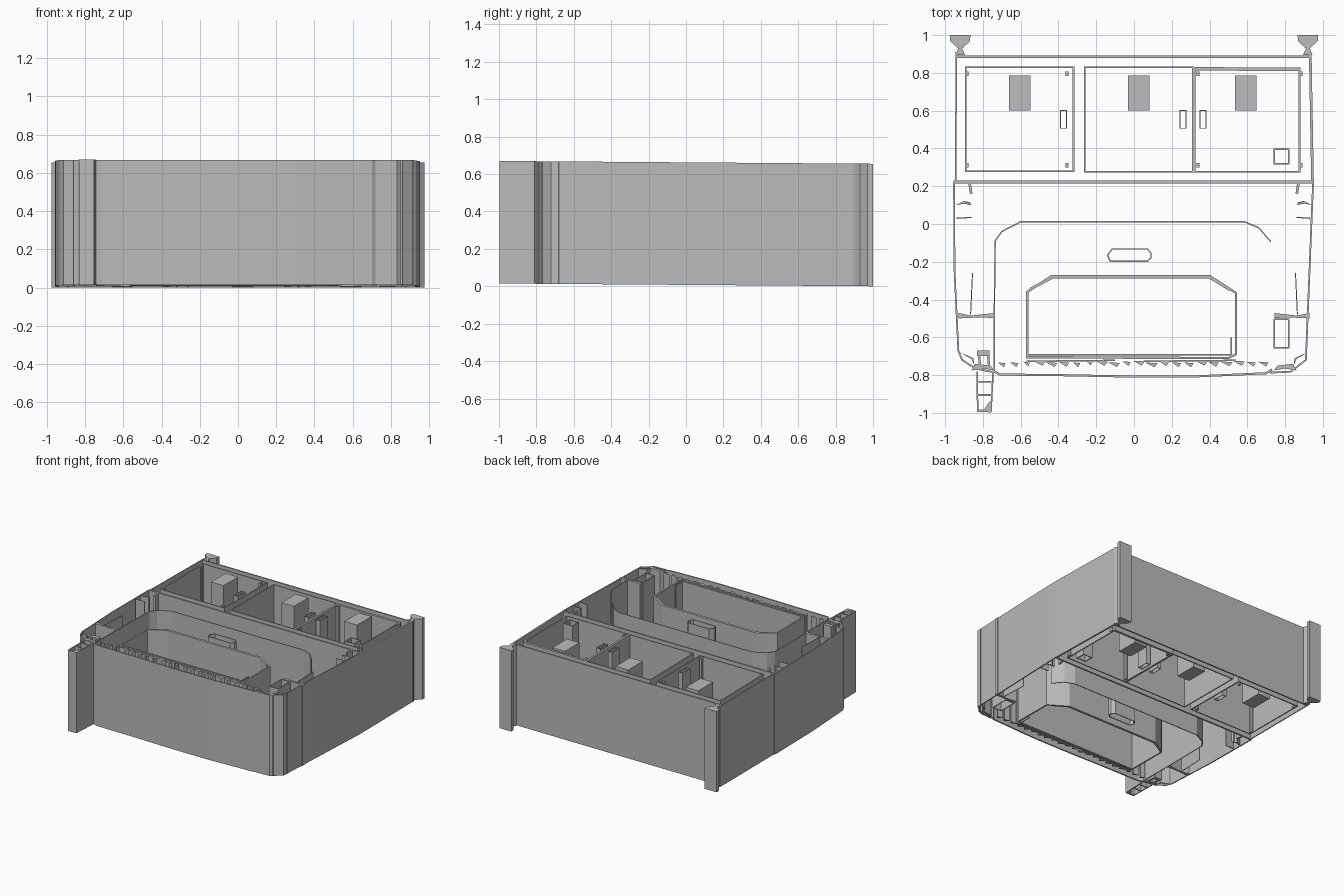
import bpy, bmesh, math, random
from mathutils import Vector

cube = bpy.data.objects.get("Cube")
if cube:
    bpy.data.objects.remove(cube, do_unlink=True)

HEIGHT = 0.655
grey = bpy.data.materials.new("plain grey")
grey.use_nodes = True
grey.diffuse_color = (0.5, 0.5, 0.5, 1)
grey.node_tree.nodes["Principled BSDF"].inputs["Base Color"].default_value = grey.diffuse_color


def base(y):
    """The floor rises slightly towards the front."""
    return 0.0075 * (1 - y)


def finish(name, bm):
    bmesh.ops.recalc_face_normals(bm, faces=bm.faces)
    mesh = bpy.data.meshes.new(name)
    bm.to_mesh(mesh)
    bm.free()
    mesh.materials.append(grey)
    obj = bpy.data.objects.new(name, mesh)
    bpy.context.collection.objects.link(obj)
    return obj


def rings(bm, points):
    low = [bm.verts.new((x, y, base(y))) for x, y in points]
    high = [bm.verts.new((x, y, base(y) + HEIGHT)) for x, y in points]
    return low, high


def prism(name, points):
    """Upright solid with the given plan outline."""
    bm = bmesh.new()
    low, high = rings(bm, points)
    bm.faces.new(low)
    bm.faces.new(high)
    n = len(points)
    for i in range(n):
        j = (i + 1) % n
        bm.faces.new((low[i], low[j], high[j], high[i]))
    return finish(name, bm)


def wall(name, points, thick=0.009, closed=False):
    """Upright thin wall following a plan path, with mitred corners."""
    pts = [Vector(p) for p in points]
    n = len(pts)
    sides = ([], [])
    for i, p in enumerate(pts):
        before = pts[i - 1] if closed or i else None
        after = pts[(i + 1) % n] if closed or i < n - 1 else None
        a = (p - before).normalized() if before else (after - p).normalized()
        b = (after - p).normalized() if after else a
        t = (a + b).normalized()
        offset = Vector((-t.y, t.x)) * thick / 2 / max(t.dot(a), 0.4)
        sides[0].append(p + offset)
        sides[1].append(p - offset)
    bm = bmesh.new()
    (l0, h0), (l1, h1) = (rings(bm, s) for s in sides)
    for i in range(n if closed else n - 1):
        j = (i + 1) % n
        for q in ((l0, h0), (h0, h1), (h1, l1), (l1, l0)):
            bm.faces.new((q[0][i], q[0][j], q[1][j], q[1][i]))
    if not closed:
        for i in (0, -1):
            bm.faces.new((l0[i], h0[i], h1[i], l1[i]))
    return finish(name, bm)


def rect(x0, y0, x1, y1):
    return [(x0, y0), (x1, y0), (x1, y1), (x0, y1)]


def mirrored(points):
    return [(-x, y) for x, y in points]


# Rear compartment shell
wall("rear_wall", [(-0.94, 0.885), (0.935, 0.885)], 0.012)
wall("cross_wall", [(-0.955, 0.222), (0.95, 0.222)], 0.014)
wall("rear_right_side", [(-0.94, 0.91), (-0.945, 0.23)], 0.008)
wall("rear_left_side", [(0.933, 0.91), (0.945, 0.222)], 0.014)

# Flared posts at the rear corners
post = [(-0.975, 1), (-0.865, 1), (-0.87, 0.965), (-0.91, 0.93), (-0.895, 0.895),
        (-0.945, 0.895), (-0.93, 0.93), (-0.975, 0.97)]
prism("rear_right_post", post)
prism("rear_left_post", mirrored(post))

# Front body shell
wall("front_right_side", [(-0.953, 0.22), (-0.95, -0.25), (-0.93, -0.67), (-0.91, -0.72),
                          (-0.84, -0.765), (-0.74, -0.785)])
wall("front_left_side", [(0.948, 0.22), (0.925, -0.35), (0.91, -0.72), (0.83, -0.782),
                         (0.72, -0.787)])
wall("front_wall", [(-0.75, -0.775), (-0.71, -0.797), (-0.4, -0.8), (0, -0.808), (0.3, -0.808),
                    (0.7, -0.79), (0.73, -0.77)], 0.011)

# Inner arch, front tray and its slot
wall("inner_arch", [(-0.74, -0.78), (-0.74, -0.5), (-0.735, -0.09), (-0.7, -0.04), (-0.6, 0.012),
                    (0.585, 0.012), (0.66, -0.02), (0.725, -0.095)], 0.007)
tray = [(-0.565, -0.36), (-0.435, -0.275), (0.4, -0.275), (0.54, -0.365),
        (0.54, -0.69), (0.5, -0.71), (-0.565, -0.705)]
wall("tray_wall", tray, 0.012, True)
wall("tray_back_lip", [(-0.55, -0.345), (-0.43, -0.282), (0.4, -0.282), (0.51, -0.35)], 0.014)
wall("tray_front_lip", [(-0.56, -0.692), (0.515, -0.692), (0.515, -0.6)], 0.006)
wall("slot_wall", [(-0.14, -0.165), (-0.115, -0.132), (0.07, -0.132), (0.09, -0.155),
                   (0.09, -0.18), (0.07, -0.198), (-0.125, -0.198)], 0.007, True)

# Three rear bins, each with a solid block and a small latch
wall("right_bin", rect(-0.89, 0.28, -0.32, 0.83), 0.009, True)
wall("middle_bin", rect(-0.26, 0.277, 0.312, 0.83), 0.009, True)
wall("left_bin", rect(0.32, 0.277, 0.876, 0.825), 0.009, True)
wall("left_bin_rim", [(0.32, 0.822), (0.876, 0.818)], 0.018)
for side, x in (("right", -0.605), ("middle", 0.025), ("left", 0.592)):
    prism(side + "_block", rect(x - 0.056, 0.6, x + 0.056, 0.785))
for side, x in (("right", -0.373), ("middle", 0.26), ("left", 0.365)):
    wall(side + "_latch", rect(x - 0.016, 0.507, x + 0.016, 0.6), 0.005, True)
wall("square_socket", rect(0.742, 0.32, 0.82, 0.395), 0.008, True)

# Corner studs of the bins
for x in (-0.885, -0.355, 0.34, 0.885):
    for y in (0.31, 0.795):
        prism("bin_stud", rect(x - 0.008, y - 0.012, x + 0.008, y + 0.012))

# Brackets on both sides
for side, flip in (("right", lambda p: p), ("left", mirrored)):
    prism(side + "_bracket", flip([(-0.93, -0.47), (-0.865, -0.485), (-0.745, -0.472),
                                   (-0.745, -0.497), (-0.83, -0.495), (-0.93, -0.5)]))
    prism(side + "_upper_gusset", flip([(-0.945, 0.1), (-0.9, 0.122), (-0.862, 0.1),
                                        (-0.868, 0.115), (-0.9, 0.108)]))
    wall(side + "_rib", flip([(-0.87, 0.215), (-0.862, 0.16)]), 0.014)
    wall(side + "_lower_rib", flip([(-0.94, 0.03), (-0.86, 0.035)]), 0.006)
    wall(side + "_long_rib", flip([(-0.855, -0.26), (-0.865, -0.48)]), 0.005)
    prism(side + "_front_gusset", flip([(-0.92, -0.68), (-0.85, -0.71), (-0.845, -0.75),
                                        (-0.86, -0.715)]))
    prism(side + "_front_corner", flip([(-0.86, -0.775), (-0.84, -0.74), (-0.76, -0.75),
                                        (-0.74, -0.775), (-0.8, -0.765)]))
wall("left_box", rect(0.742, -0.655, 0.82, -0.505), 0.007, True)

# Protruding hinge at the front right corner
wall("hinge_cheeks", [(-0.83, -0.78), (-0.828, -0.985), (-0.757, -0.99), (-0.746, -0.785)], 0.008)
prism("hinge_foot", [(-0.83, -0.985), (-0.795, -0.985), (-0.765, -0.94), (-0.755, -0.94),
                     (-0.757, -0.997), (-0.83, -0.995)])
for y in (-0.905, -0.835):
    wall("hinge_rung", [(-0.83, y), (-0.755, y)], 0.009)
prism("hinge_head", rect(-0.832, -0.7, -0.765, -0.67))
wall("hinge_stem", [(-0.82, -0.7), (-0.815, -0.76)], 0.012)
wall("hinge_stem", [(-0.772, -0.7), (-0.765, -0.78)], 0.012)

# Row of small teeth behind the front wall
random.seed(4)
for i in range(22):
    x = -0.7 + i * 0.066
    w = random.uniform(0.015, 0.035)
    y = -0.74 + random.uniform(-0.006, 0.006)
    prism("tooth", [(x - w, y + 0.012), (x + w, y + 0.008), (x + w * 0.5, y - 0.014)])
for x0, x1 in ((-0.57, -0.1), (0.05, 0.54)):
    wall("tooth_rail", [(x0, -0.727), (x1, -0.722)], 0.008)
